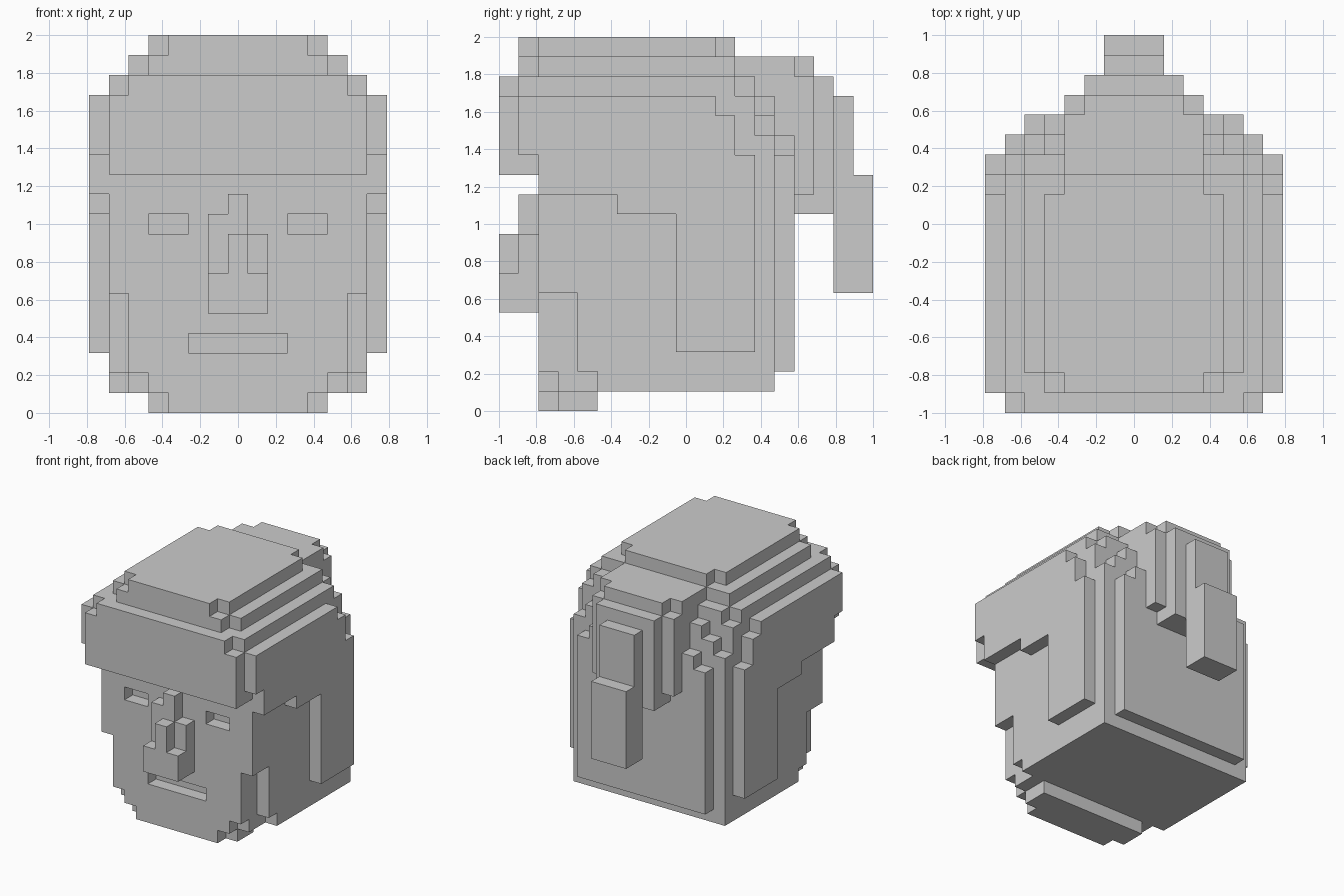
import bpy, bmesh
from mathutils import Vector

if "Cube" in bpy.data.objects:
    bpy.data.objects.remove(bpy.data.objects["Cube"])

U = 2 / 19  # edge of one block


def box(x0, x1, y0, y1, z0, z1):
    """Block cells in a range; x and y limits are half-integers, z whole."""
    return {(x, y, z)
            for x in range(-7, 8) if x0 < x < x1
            for y in range(-9, 10) if y0 < y < y1
            for z in range(0, 19) if z0 <= z < z1}


def mid(w, y0, y1, z0, z1):
    """Range centred on x = 0 with half-width w."""
    return box(-w, w, y0, y1, z0, z1)


def pair(x0, x1, y0, y1, z0, z1):
    """Range mirrored to both sides."""
    return box(x0, x1, y0, y1, z0, z1) | box(-x1, -x0, y0, y1, z0, z1)


parts = {}

# Face block with narrowed jaw, chin, eye sockets and mouth slot
head = mid(6.5, -7.5, 4.5, 1, 12)
head -= pair(5.5, 6.5, -7.5, -5.5, 1, 6)
head -= pair(5.5, 6.5, -5.5, -4.5, 1, 2)
head -= pair(4.5, 6.5, -7.5, -6.5, 1, 2)
head |= mid(4.5, -6.5, -4.5, 0, 1) | mid(3.5, -7.5, -6.5, 0, 1)
head -= pair(2.5, 4.5, -7.5, -6.5, 9, 10)
head -= mid(2.5, -7.5, -6.5, 3, 4)
parts["head"] = head

# Crooked nose
parts["nose"] = (mid(0.5, -8.5, -7.5, 5, 11) | box(-1.5, -0.5, -8.5, -7.5, 5, 10)
                 | box(0.5, 1.5, -8.5, -7.5, 5, 9)
                 | mid(1.5, -9.5, -8.5, 5, 7) | mid(0.5, -9.5, -8.5, 7, 9))

# Cap of hair: stepped layers (half-width, y start, y end, z start, z end)
cap = set()
for layer in [
    (6.5, -9.5, -8.5, 12, 16), (5.5, -9.5, -8.5, 16, 17),  # fringe
    (6.5, -8.5, 2.5, 12, 17),
    (4.5, -8.5, -7.5, 17, 18), (5.5, -7.5, 2.5, 17, 18),
    (3.5, -8.5, 2.5, 18, 19), (4.5, -7.5, 1.5, 18, 19),
    (6.5, 2.5, 3.5, 12, 16), (5.5, 2.5, 3.5, 16, 17),      # crown falling back
    (6.5, 3.5, 4.5, 12, 14), (5.5, 3.5, 4.5, 14, 15), (4.5, 3.5, 4.5, 15, 16),
    (5.5, 4.5, 5.5, 2, 13), (4.5, 4.5, 5.5, 13, 14),       # back panel
    (3.5, 2.5, 5.5, 12, 18),
]:
    cap |= mid(*layer)
parts["hair_cap"] = cap

# Side hair, one block thick: y start, y end, z start, z end
sides = set()
for y0, y1, z0, z1 in [(-8.5, -7.5, 13, 16), (-7.5, -3.5, 11, 16), (-3.5, -0.5, 10, 16),
                       (-0.5, 1.5, 3, 16), (1.5, 2.5, 3, 15), (2.5, 3.5, 3, 13)]:
    sides |= pair(6.5, 7.5, y0, y1, z0, z1)
parts["side_hair"] = sides

# Gathered hair and hanging tail
parts["hair_bun"] = (mid(3.5, 5.5, 6.5, 11, 17) | mid(2.5, 5.5, 6.5, 10, 18)
                     | mid(2.5, 6.5, 7.5, 10, 17))
parts["ponytail"] = mid(1.5, 7.5, 8.5, 6, 16) | mid(1.5, 8.5, 9.5, 6, 12)

solid = set().union(*parts.values())


def skin(name, cells):
    """Mesh the exposed block sides of a part and merge flat areas."""
    bm = bmesh.new()
    verts = {}

    def vert(p):
        key = tuple(round(2 * c) for c in p)
        if key not in verts:
            verts[key] = bm.verts.new(p * U)
        return verts[key]

    for c in sorted(cells):
        centre = Vector((c[0], c[1], c[2] + 0.5))
        for axis in range(3):
            for s in (-1, 1):
                n = Vector((0, 0, 0))
                n[axis] = s
                if (c[0] + int(n.x), c[1] + int(n.y), c[2] + int(n.z)) in solid:
                    continue
                a = Vector((0, 0, 0))
                a[(axis + 1) % 3] = 0.5
                b = n.cross(a)
                m = centre + n * 0.5
                bm.faces.new([vert(m + d) for d in (-a - b, a - b, a + b, b - a)])
    bm.normal_update()
    bmesh.ops.dissolve_limit(bm, angle_limit=0.01, verts=bm.verts[:], edges=bm.edges[:])
    mesh = bpy.data.meshes.new(name)
    bm.to_mesh(mesh)
    bm.free()
    bpy.context.collection.objects.link(bpy.data.objects.new(name, mesh))


for part, cells in parts.items():
    skin(part, cells)
